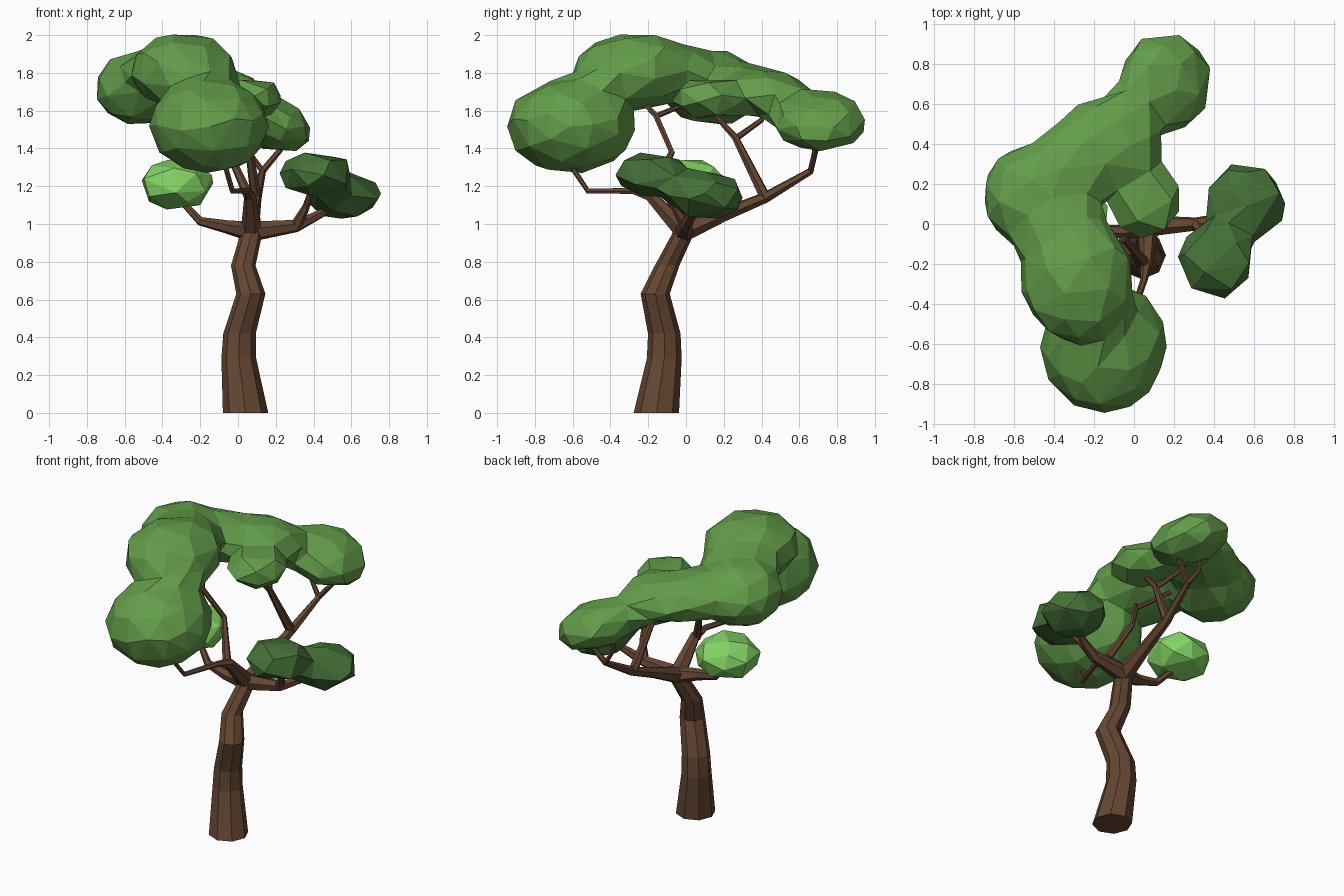
import bpy, bmesh
from math import cos, sin, tau
from mathutils import Matrix, Vector


def material(name, rgb):
    m = bpy.data.materials.new(name)
    m.diffuse_color = (*rgb, 1)
    return m


BARK = material("bark", (0.13, 0.062, 0.032))
LEAF = material("leaf", (0.125, 0.335, 0.068))
DARK = material("dark_leaf", (0.06, 0.165, 0.038))
LIGHT = material("light_leaf", (0.23, 0.66, 0.13))


def add_object(name, bm, mat):
    bmesh.ops.recalc_face_normals(bm, faces=bm.faces)
    me = bpy.data.meshes.new(name)
    bm.to_mesh(me)
    bm.free()
    me.materials.append(mat)
    ob = bpy.data.objects.new(name, me)
    bpy.context.collection.objects.link(ob)
    return ob


def tube(name, pts, sides=6, level=False):
    """Faceted tapering limb through (x, y, z, radius) points."""
    bm = bmesh.new()
    P = [Vector(p[:3]) for p in pts]
    rings = []
    u = None
    for i, p in enumerate(pts):
        d = P[min(i + 1, len(P) - 1)] - P[max(i - 1, 0)]
        d = Vector((0, 0, 1)) if level else d.normalized()
        if u is None:
            u = d.orthogonal()
        u = (u - d * u.dot(d)).normalized()
        v = d.cross(u)
        rings.append([bm.verts.new(P[i] + p[3] * (u * cos(tau * k / sides) + v * sin(tau * k / sides)))
                      for k in range(sides)])
    for a, b in zip(rings, rings[1:]):
        for k in range(sides):
            n = (k + 1) % sides
            bm.faces.new((a[k], a[n], b[n], b[k]))
    bm.faces.new(rings[0])
    bm.faces.new(rings[-1])
    return add_object(name, bm, BARK)


def modify(ob, kind, **settings):
    """Add a modifier, set it and apply it."""
    bpy.context.view_layer.objects.active = ob
    mod = ob.modifiers.new(kind.lower(), kind)
    for k, v in settings.items():
        setattr(mod, k, v)
    bpy.ops.object.modifier_apply(modifier=mod.name)


def foliage(name, blobs, mat, voxel, soften, faces):
    """Ellipsoids (centre, radii, tilt) melted together, then cut down to flat facets."""
    bm = bmesh.new()
    for c, r, *tilt in blobs:
        m = (Matrix.Translation(c) @ Matrix.Rotation(tilt[0] if tilt else 0, 4, 'Y')
             @ Matrix.Diagonal((*r, 1)))
        bmesh.ops.create_icosphere(bm, subdivisions=4, radius=1, matrix=m)
    ob = add_object(name, bm, mat)
    modify(ob, 'REMESH', mode='VOXEL', voxel_size=voxel)
    modify(ob, 'SMOOTH', factor=0.5, iterations=soften)
    modify(ob, 'DISPLACE', mid_level=0, strength=soften * voxel * 0.03)
    tris = sum(len(p.vertices) - 2 for p in ob.data.polygons)
    modify(ob, 'DECIMATE', ratio=faces / tris)
    for p in ob.data.polygons:
        p.use_smooth = False
    return ob


# Trunk
tube("trunk", [(0.04, -0.157, 0, 0.12), (0.004, -0.115, 0.29, 0.092), (0.008, -0.115, 0.42, 0.086),
               (0.068, -0.163, 0.63, 0.077), (0.028, -0.1, 0.78, 0.065),
               (0.068, -0.02, 0.94, 0.058), (0.075, 0.0, 1.0, 0.05)], 8, True)

# Branches
FORK = (0.07, -0.01, 0.96, 0.055)
FRONT = (0.065, -0.19, 1.15, 0.032)
BACK = (0.095, 0.42, 1.14, 0.03)
RIGHT = (0.31, 0.0, 0.99, 0.034)
branches = {
    "front_branch": [FORK, FRONT, (0.05, -0.28, 1.175, 0.018), (-0.03, -0.52, 1.175, 0.015),
                     (-0.06, -0.59, 1.28, 0.014), (-0.1, -0.61, 1.4, 0.012)],
    "upper_branch": [(0.06, -0.2, 1.14, 0.028), (-0.05, -0.075, 1.38, 0.017),
                     (-0.15, -0.16, 1.575, 0.016), (-0.25, -0.28, 1.7, 0.013)],
    "upper_twig": [(-0.15, -0.16, 1.57, 0.015), (-0.23, -0.04, 1.62, 0.013), (-0.34, 0.04, 1.7, 0.011)],
    "back_branch": [FORK, (0.08, 0.2, 1.05, 0.038), BACK, (0.13, 0.66, 1.28, 0.019),
                    (0.23, 0.69, 1.4, 0.015), (0.24, 0.7, 1.48, 0.012)],
    "back_twig": [(0.13, 0.66, 1.28, 0.016), (0.06, 0.68, 1.38, 0.013), (0.05, 0.68, 1.54, 0.011)],
    "middle_branch": [BACK, (0.05, 0.26, 1.46, 0.019), (0.03, 0.14, 1.59, 0.013), (0.04, 0.12, 1.66, 0.011)],
    "middle_twig": [(0.05, 0.26, 1.45, 0.017), (-0.04, 0.4, 1.55, 0.014), (-0.08, 0.42, 1.65, 0.012)],
    "left_branch": [FORK, (-0.06, -0.04, 0.985, 0.036), (-0.2, -0.03, 1.015, 0.024),
                    (-0.28, 0.01, 1.1, 0.018), (-0.31, 0.03, 1.17, 0.014)],
    "right_branch": [FORK, RIGHT, (0.43, 0.03, 1.05, 0.024), (0.55, 0.1, 1.12, 0.015)],
    "right_twig": [RIGHT, (0.36, -0.06, 1.09, 0.02), (0.4, -0.15, 1.21, 0.014)],
}
for name, pts in branches.items():
    tube(name, pts)

# Main crown: a winding chain of lobes with filler lobes at the necks
foliage("crown", [
    ((-0.152, -0.61, 1.52), (0.305, 0.325, 0.24)),
    ((-0.2, -0.44, 1.71), (0.2, 0.18, 0.14)),
    ((-0.285, -0.27, 1.81), (0.275, 0.31, 0.19)),
    ((-0.38, -0.04, 1.8), (0.23, 0.22, 0.14)),
    ((-0.5, 0.14, 1.72), (0.25, 0.25, 0.19)),
    ((-0.3, 0.29, 1.715), (0.23, 0.22, 0.13)),
    ((-0.13, 0.4, 1.69), (0.26, 0.23, 0.12)),
    ((0.06, 0.12, 1.665), (0.17, 0.185, 0.1)),
    ((-0.02, 0.28, 1.67), (0.15, 0.15, 0.095)),
    ((0.01, 0.56, 1.62), (0.16, 0.16, 0.11), 0.3),
    ((0.16, 0.71, 1.545), (0.235, 0.24, 0.13), 0.38),
], LEAF, 0.03, 14, 360)

# Small side clumps
foliage("right_foliage", [
    ((0.415, -0.18, 1.265), (0.185, 0.185, 0.11)),
    ((0.485, -0.03, 1.2), (0.14, 0.13, 0.085)),
    ((0.56, 0.11, 1.15), (0.19, 0.19, 0.12)),
], DARK, 0.02, 10, 76)
foliage("left_foliage", [((-0.325, 0.03, 1.21), (0.192, 0.185, 0.13))], LIGHT, 0.02, 4, 40)
